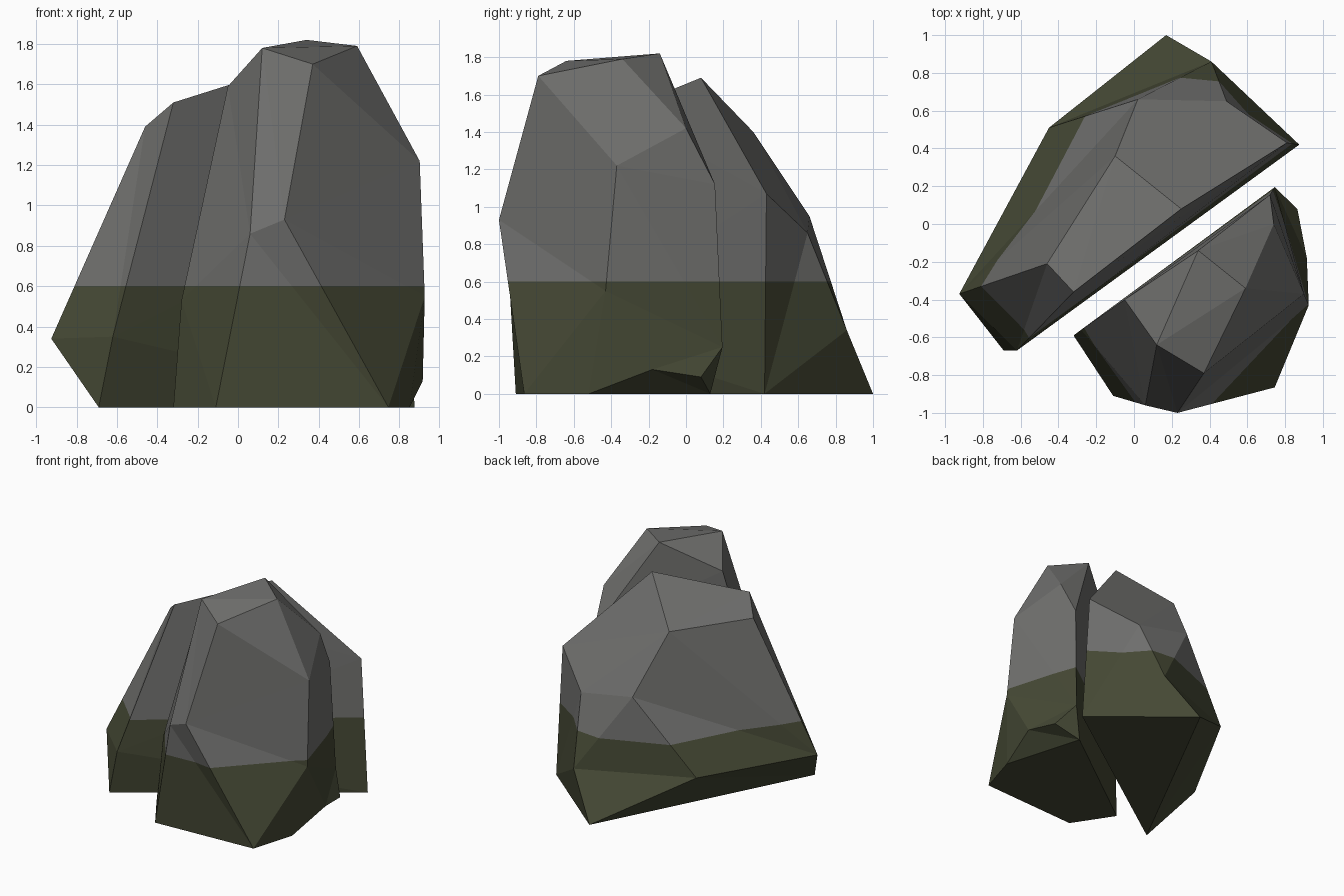
import bpy, bmesh

if "Cube" in bpy.data.objects:
    bpy.data.objects.remove(bpy.data.objects["Cube"])

MOSS_HEIGHT = 0.6


def flat_material(name, rgb):
    mat = bpy.data.materials.new(name)
    mat.diffuse_color = (*rgb, 1.0)
    mat.use_nodes = True
    mat.node_tree.nodes["Principled BSDF"].inputs["Base Color"].default_value = mat.diffuse_color
    return mat


stone = flat_material("grey_stone", (0.160, 0.160, 0.154))
moss = flat_material("dark_moss", (0.060, 0.066, 0.035))


def rock(name, corners, facets):
    """Faceted boulder: each facet is a word of corner letters; mossy below a level line."""
    bm = bmesh.new()
    vert = {key: bm.verts.new(co) for key, co in corners.items()}
    for word in facets.split():
        bm.faces.new([vert[c] for c in word])
    bmesh.ops.recalc_face_normals(bm, faces=bm.faces[:])
    bmesh.ops.triangulate(bm, faces=bm.faces[:])
    # cut a clean moss line around the rock
    bmesh.ops.bisect_plane(bm, geom=bm.verts[:] + bm.edges[:] + bm.faces[:],
                           plane_co=(0, 0, MOSS_HEIGHT), plane_no=(0, 0, 1))
    for f in bm.faces:
        f.smooth = False
        f.material_index = int(f.calc_center_median().z < MOSS_HEIGHT)
    mesh = bpy.data.meshes.new(name)
    bm.to_mesh(mesh)
    bm.free()
    mesh.materials.append(stone)
    mesh.materials.append(moss)
    obj = bpy.data.objects.new(name, mesh)
    bpy.context.collection.objects.link(obj)
    return obj


# back half of the split boulder
rock("back_rock", {
    "a": (-0.69, -0.67, 0), "b": (0.17, 1.0, 0), "c": (0.875, 0.42, 0),       # base
    "d": (-0.925, -0.37, 0.34), "e": (-0.62, -0.67, 0.35),                    # left end
    "f": (-0.45, 0.51, 0.36), "g": (0.41, 0.86, 0.34),                        # back flank
    "h": (0.02, 0.66, 0.95), "i": (0.49, 0.65, 0.86), "j": (0.81, 0.43, 1.07),
    "k": (-0.46, -0.21, 1.39), "l": (-0.32, -0.36, 1.51),                     # crown
    "m": (-0.10, 0.36, 1.40), "n": (0.25, 0.08, 1.69),
}, "abc acjnle aelkd klnm mnjih dkm dmh dhf fhg dfba fgb bgc ghi gijc")

# front half of the split boulder
rock("front_rock", {
    "D": (-0.32, -0.59, 0), "E": (-0.11, -0.91, 0), "q": (0.745, -0.865, 0),  # base
    "C": (0.85, -0.52, 0), "B": (0.66, 0.13, 0),
    "z": (0.865, 0.08, 0.09), "A": (0.915, -0.18, 0.13), "y": (0.745, 0.195, 0.25),
    "F": (-0.28, -0.56, 0.53), "r": (0.925, -0.43, 0.55),                     # flanks
    "G": (0.06, -0.96, 0.86), "p": (0.23, -1.0, 0.93),
    "x": (0.72, 0.155, 1.12), "s": (0.90, -0.37, 1.22), "w": (0.74, 0.0, 1.42),
    "H": (-0.05, -0.40, 1.59), "t": (0.37, -0.79, 1.70),                      # crown
    "I": (0.12, -0.64, 1.78), "u": (0.59, -0.34, 1.79), "v": (0.34, -0.14, 1.82),
}, "DEqCB DEF EGF GIHF DFHvxyB EqpG GptI pqr qrC rCA prs pst tsu Ituv IvH "
   "uvw uws vwx wxs xys yrs yAr yzA yBz zACB")
